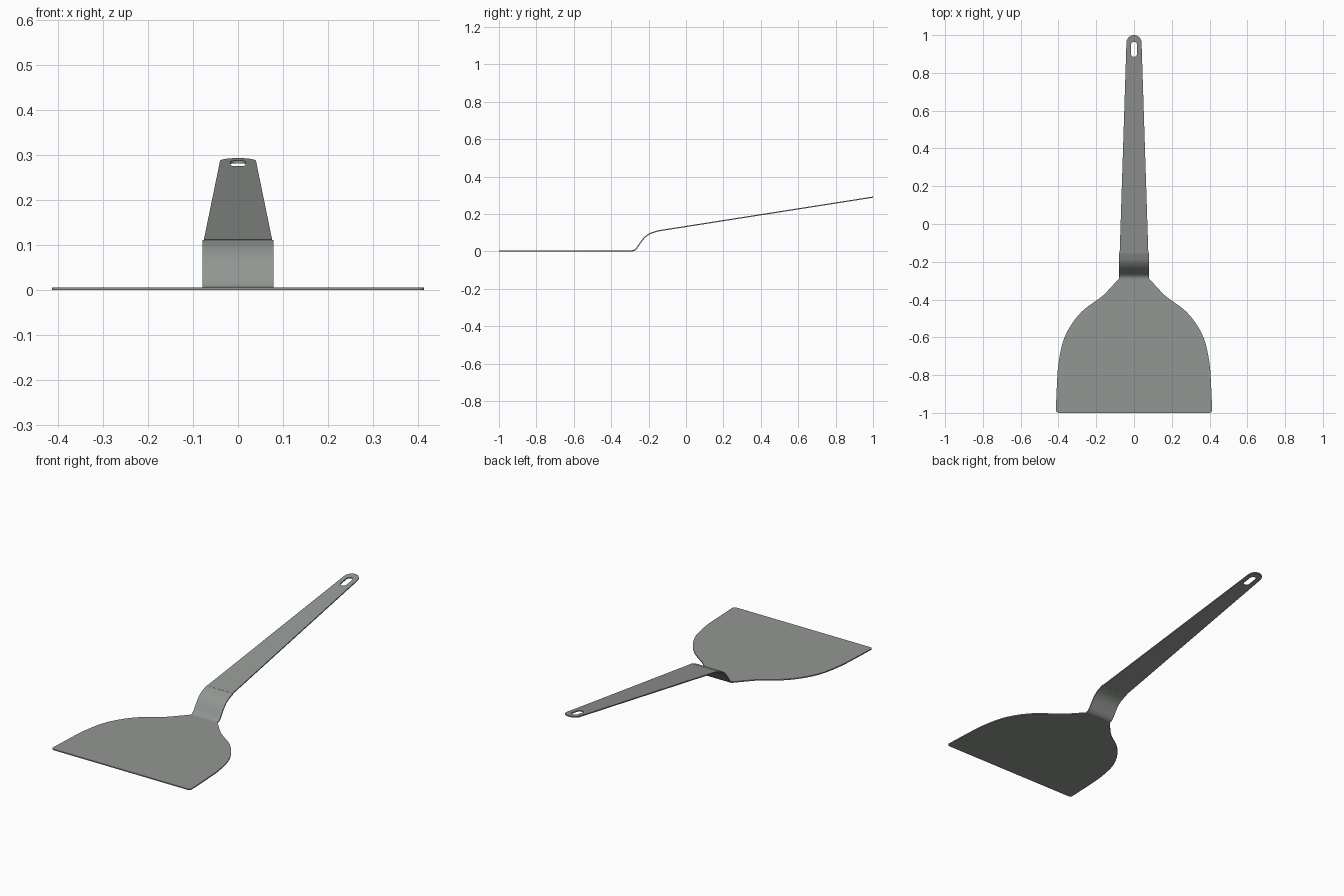
import bpy, bmesh, math
from mathutils import Vector

if "Cube" in bpy.data.objects:
    bpy.data.objects.remove(bpy.data.objects["Cube"])

T = 0.006  # sheet thickness
steel = bpy.data.materials.new("brushed_steel")
steel.diffuse_color = (0.29, 0.31, 0.29, 1)
steel.use_nodes = True
steel.node_tree.nodes["Principled BSDF"].inputs["Base Color"].default_value = steel.diffuse_color


def smooth_path(pts, steps=6):
    """Catmull-Rom curve through 2D points."""
    p = [Vector(q) for q in pts]
    p = [2 * p[0] - p[1]] + p + [2 * p[-1] - p[-2]]
    out = []
    for i in range(1, len(p) - 2):
        a, b, c, d = p[i - 1:i + 3]
        for k in range(steps):
            t = k / steps
            out.append(0.5 * (2 * b + (c - a) * t + (2 * a - 5 * b + 4 * c - d) * t * t
                              + (3 * b - a - 3 * c + d) * t ** 3))
    return out + [p[-2]]


def arc(cx, cy, r, a0, a1, n):
    return [(cx + r * math.cos(math.radians(a0 + (a1 - a0) * i / n)),
             cy + r * math.sin(math.radians(a0 + (a1 - a0) * i / n))) for i in range(n + 1)]


def mirrored(half):
    """Close a right-hand outline with its mirror image."""
    return [tuple(q) for q in half] + [(-q[0], q[1]) for q in reversed(half) if abs(q[0]) > 1e-5]


def finish(name, bm):
    bmesh.ops.remove_doubles(bm, verts=bm.verts, dist=1e-5)
    bmesh.ops.recalc_face_normals(bm, faces=bm.faces)
    me = bpy.data.meshes.new(name)
    bm.to_mesh(me)
    bm.free()
    me.materials.append(steel)
    ob = bpy.data.objects.new(name, me)
    bpy.context.collection.objects.link(ob)
    bpy.ops.object.select_all(action='DESELECT')
    bpy.context.view_layer.objects.active = ob
    ob.select_set(True)
    bpy.ops.object.shade_smooth_by_angle(angle=math.radians(30))


def plate(name, loops, height):
    """Flat sheet from outline loops (later loops are holes); height(y) lifts it."""
    cu = bpy.data.curves.new(name + "_outline", 'CURVE')
    cu.dimensions, cu.fill_mode, cu.extrude = '2D', 'BOTH', T / 2
    for loop in loops:
        sp = cu.splines.new('POLY')
        sp.points.add(len(loop) - 1)
        for pt, (x, y) in zip(sp.points, loop):
            pt.co = (x, y, 0, 1)
        sp.use_cyclic_u = True
    tmp = bpy.data.objects.new(name + "_outline", cu)
    bpy.context.collection.objects.link(tmp)
    bpy.context.view_layer.update()
    me = tmp.evaluated_get(bpy.context.evaluated_depsgraph_get()).to_mesh()
    bm = bmesh.new()
    bm.from_mesh(me)
    bpy.data.objects.remove(tmp)
    for v in bm.verts:
        v.co.z += height(v.co.y)
    finish(name, bm)


# blade: wide flat sheet with shoulders and small rounded front corners
side = smooth_path([(0.414, -0.985), (0.408, -0.85), (0.40, -0.74), (0.375, -0.62),
                    (0.33, -0.53), (0.27, -0.458), (0.195, -0.402), (0.155, -0.37),
                    (0.079, -0.288)])
blade = arc(0.399, -0.985, 0.015, -90, 0, 5) + side[1:]
plate("blade", [mirrored(blade)], lambda y: T / 2)

# neck: S-bend strip rising from the blade to the handle
mid = smooth_path([(-0.29, 0.003), (-0.276, 0.007), (-0.262, 0.02), (-0.245, 0.045),
                   (-0.222, 0.074), (-0.195, 0.094), (-0.155, 0.109)], 4)
bm = bmesh.new()
rows = []
for i, p in enumerate(mid):
    t = (mid[min(i + 1, len(mid) - 1)] - mid[max(i - 1, 0)]).normalized()
    n = Vector((-t.y, t.x)) * T / 2
    rows.append([bm.verts.new((x, q.x, q.y))
                 for x, q in ((-0.079, p + n), (0.079, p + n), (0.079, p - n), (-0.079, p - n))])
for a, b in zip(rows, rows[1:]):
    for k in range(4):
        bm.faces.new((a[k], a[(k + 1) % 4], b[(k + 1) % 4], b[k]))
bm.faces.new(rows[0])
bm.faces.new(rows[-1])
finish("neck", bm)

# handle: tapered sloping strip with rounded end and hanging slot
handle = [(0.076, -0.157)] + arc(0, 0.96, 0.04, 0, 90, 10)
slot = arc(0, 0.948, 0.017, 0, 180, 10) + arc(0, 0.902, 0.017, 180, 360, 10)
plate("handle", [mirrored(handle), slot], lambda y: 0.109 + (y + 0.157) * 0.157)
